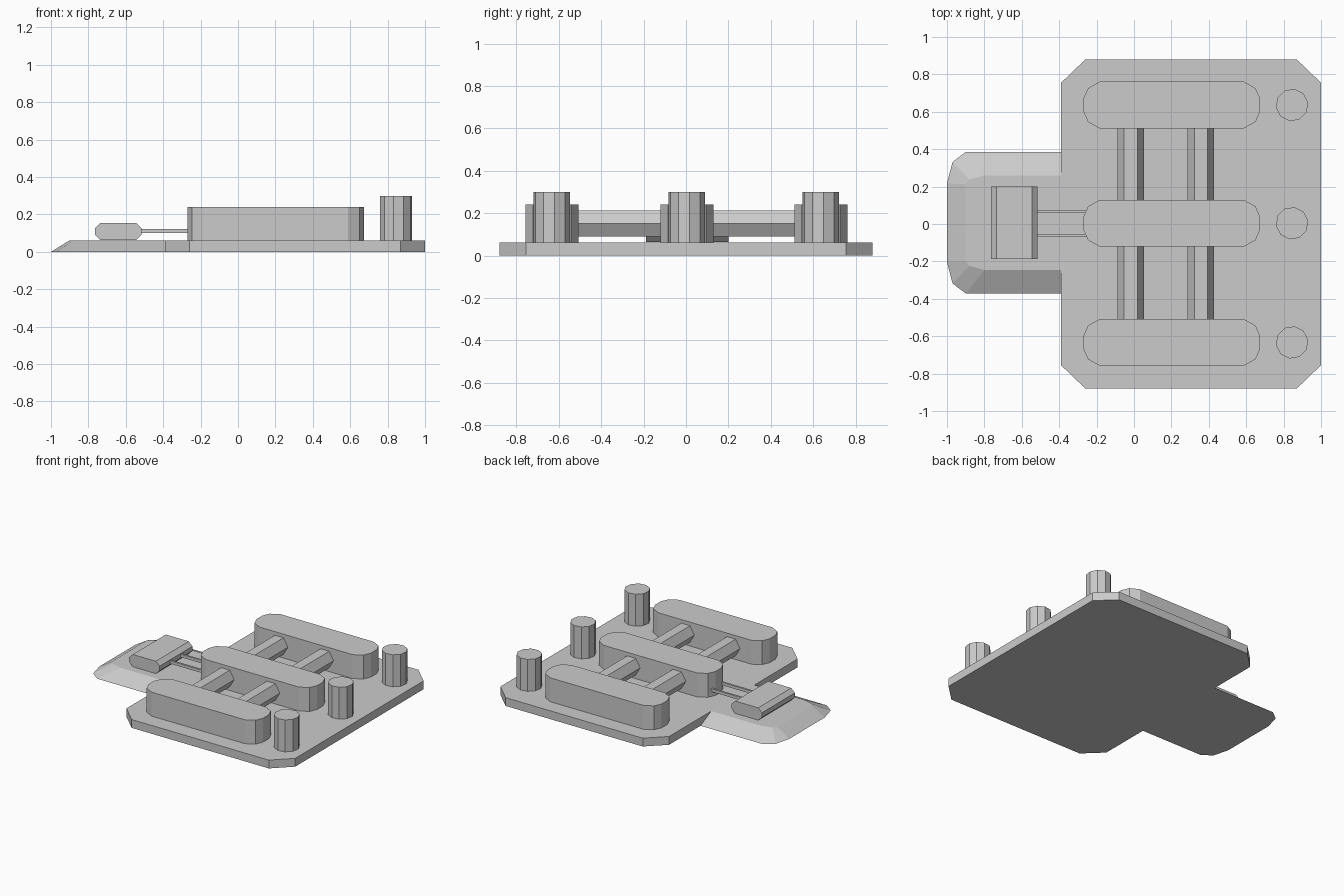
import bpy, bmesh, math
from mathutils import Vector

if "Cube" in bpy.data.objects:
    bpy.data.objects.remove(bpy.data.objects["Cube"])


def loft(name, lower, upper):
    """Solid between two matching closed loops of 3D points."""
    bm = bmesh.new()
    a = [bm.verts.new(p) for p in lower]
    b = [bm.verts.new(p) for p in upper]
    n = len(a)
    bm.faces.new(a[::-1])
    bm.faces.new(b)
    for i in range(n):
        j = (i + 1) % n
        bm.faces.new((a[i], a[j], b[j], b[i]))
    bmesh.ops.recalc_face_normals(bm, faces=bm.faces[:])
    me = bpy.data.meshes.new(name)
    bm.to_mesh(me)
    bm.free()
    ob = bpy.data.objects.new(name, me)
    bpy.context.collection.objects.link(ob)
    return ob


def prism_z(name, outline, z0, z1):
    return loft(name, [(x, y, z0) for x, y in outline], [(x, y, z1) for x, y in outline])


def prism_y(name, profile, y0, y1):
    return loft(name, [(x, y0, z) for x, z in profile], [(x, y1, z) for x, z in profile])


def quad_symmetric(corner, cx=0, cy=0):
    """Mirror a corner (ordered from +x side to +y side) into a full outline."""
    half = corner + [(-x, y) for x, y in reversed(corner)]
    full = half + [(-x, -y) for x, y in half]
    return [(x + cx, y + cy) for x, y in full]


def ngon(n, r, cx, cy, turn=0.0):
    return [(cx + r * math.cos(turn + math.tau * i / n),
             cy + r * math.sin(turn + math.tau * i / n)) for i in range(n)]


TOP = 0.062

# Main plate with clipped corners
prism_z("base_plate", quad_symmetric([(0.695, 0.755), (0.565, 0.88)], 0.305), 0, TOP)

# Sloping tongue at the left
def tongue(points, z):
    pts = points + [(x, -y) for x, y in reversed(points)]
    return [(x, y + 0.007, z) for x, y in pts]

loft("ramp_tongue",
     tongue([(-0.39, 0.378), (-0.90, 0.378), (-0.97, 0.325), (-1.0, 0.21)], 0),
     tongue([(-0.39, 0.253), (-0.80, 0.253), (-0.88, 0.23), (-0.90, 0.205)], TOP))

# Three long rounded blocks, each with a round post beside it
pill = [(0.472, 0.035), (0.448, 0.09), (0.385, 0.125)]
for label, y in (("front", -0.633), ("middle", 0.004), ("back", 0.636)):
    prism_z(label + "_block", quad_symmetric(pill, 0.202, y), TOP, 0.24)
    prism_z(label + "_post", ngon(10, 0.087, 0.845, y, math.radians(9)), TOP, 0.30)

# Hexagonal cross bars spanning the gaps between blocks
for side, x in (("left", -0.018), ("right", 0.358)):
    for gap, y0, y1 in (("front", -0.52, -0.11), ("back", 0.12, 0.52)):
        prism_y(f"{side}_{gap}_cross_bar", ngon(6, 0.071, x, 0.152), y0, y1)

# Lever pedal and its two thin rods
prism_y("lever_pedal", quad_symmetric([(0.125, 0.017), (0.095, 0.046)], -0.64, 0.109), -0.188, 0.2)
for label, y in (("front", -0.06), ("back", 0.066)):
    prism_y(label + "_lever_rod", quad_symmetric([(0.14, 0.011)], -0.385, 0.111), y - 0.007, y + 0.007)
